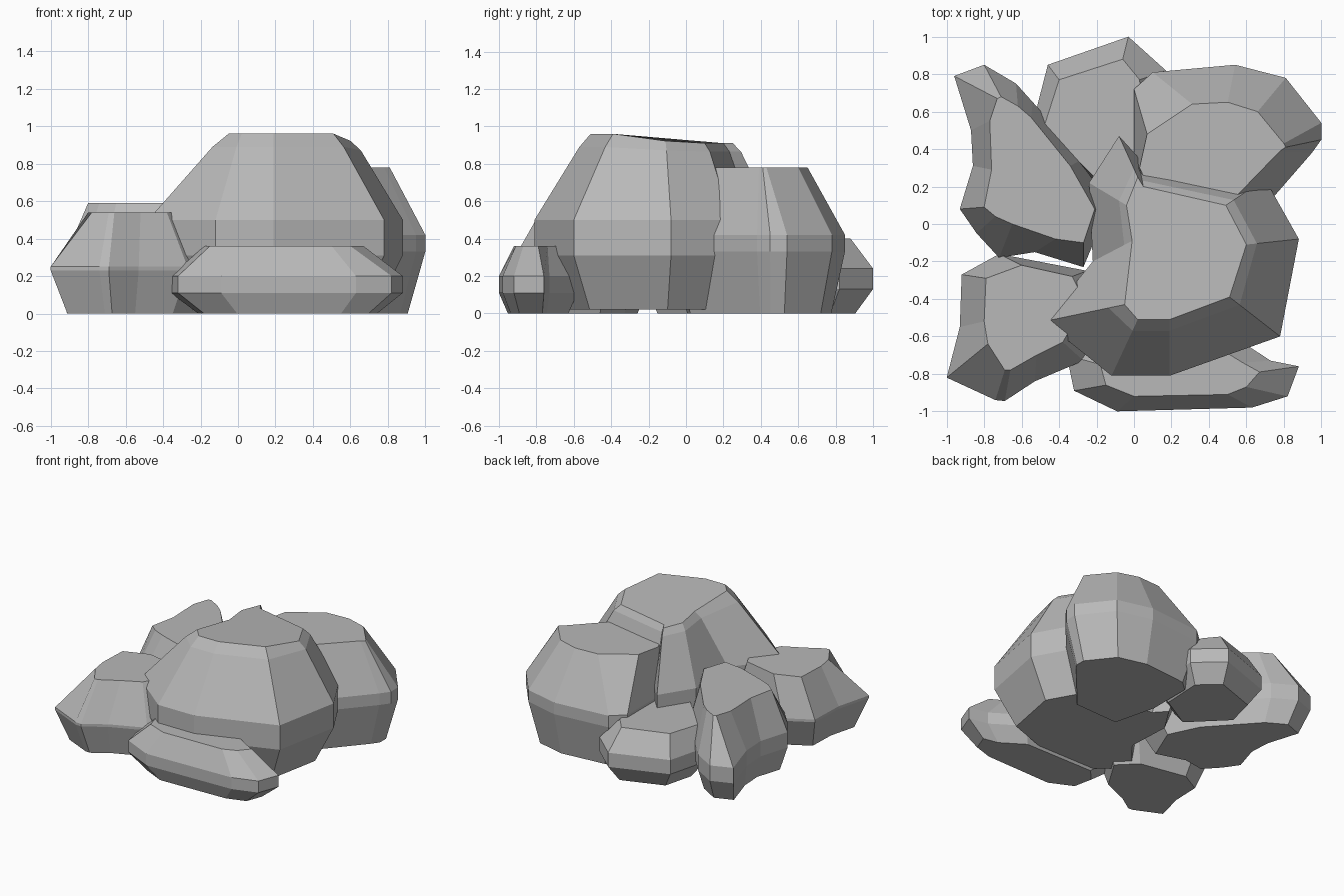
import bpy, bmesh
from mathutils import Vector

stone = bpy.data.materials.new("stone_grey")
stone.diffuse_color = (.48, .48, .48, 1)


def rock(name, outline, top, levels, top_z, base_scale=0.88, shoulder=None, slope=None):
    """Loft a faceted boulder: base, two waist rings, optional shoulder, top."""
    base_z, low, high = levels
    n = len(outline)
    out = [Vector(p) for p in outline]
    tip = [Vector(p) for p in top]
    mid = sum(out, Vector((0, 0))) / n
    # Each ring holds (xy, z) points
    rings = [
        [(mid + (p - mid) * base_scale, base_z) for p in out],
        [(p, low) for p in out],
        [(p, high) for p in out],
    ]
    if shoulder:
        t, z = shoulder
        rings.append([(a.lerp(b, t), z - (slope(b.y) * 0.5 if slope else 0))
                      for a, b in zip(out, tip)])
    rings.append([(p, top_z - (slope(p.y) if slope else 0)) for p in tip])

    bm = bmesh.new()
    loops = [[bm.verts.new((p.x, p.y, z)) for p, z in ring] for ring in rings]
    for a, b in zip(loops, loops[1:]):
        for i in range(n):
            j = (i + 1) % n
            bm.faces.new((a[i], a[j], b[j], b[i]))
    bm.faces.new(loops[-1])
    bm.faces.new(loops[0][::-1])
    bmesh.ops.recalc_face_normals(bm, faces=bm.faces[:])
    mesh = bpy.data.meshes.new(name)
    bm.to_mesh(mesh)
    bm.free()
    mesh.materials.append(stone)
    obj = bpy.data.objects.new(name, mesh)
    bpy.context.collection.objects.link(obj)
    return obj


# Tall central boulder, its top dipping slightly to the rear
rock("main_boulder",
     [(-.48, -.52), (-.12, -.81), (.19, -.81), (.78, -.60), (.88, -.08),
      (.70, .24), (.02, .36), (-.08, .47), (-.24, .22), (-.22, -.20)],
     [(-.05, -.43), (.02, -.51), (.19, -.51), (.51, -.39), (.60, -.11),
      (.49, .10), (.05, .20), (.02, .25), (-.04, .10), (-.01, -.09)],
     (.02, .31, .50), .96, .80, (.80, .89),
     lambda y: .05 * min(1, max(0, (y + .3) / .25)))

# Flat-topped boulder at the back right, running in under the main one
rock("back_right_boulder",
     [(.00, .30), (.00, .72), (.10, .81), (.54, .85), (.81, .78),
      (1.0, .54), (1.0, .45), (.95, .38), (.55, -.08), (.10, -.10)],
     [(.03, .30), (.07, .48), (.31, .64), (.50, .65), (.66, .60),
      (.80, .43), (.81, .41), (.78, .39), (.45, .05), (.15, .05)],
     (0, .33, .42), .78, .81)

# Low rock at the back
rock("back_rock",
     [(-.54, .54), (-.46, .85), (-.03, 1.0), (.17, .82), (.15, .40), (-.20, .20)],
     [(-.48, .52), (-.40, .77), (-.06, .88), (.03, .77), (.05, .40), (-.20, .24)],
     (0, .13, .24), .40, .74)

# Long left rock with a tapering tail
rock("left_rock",
     [(-.96, .79), (-.80, .85), (-.63, .75), (-.54, .65), (-.27, .35),
      (-.14, .08), (-.27, -.23), (-.53, -.15), (-.72, -.18), (-.84, -.05),
      (-.93, .08), (-.86, .31), (-.87, .50)],
     [(-.73, .67), (-.71, .68), (-.62, .63), (-.55, .57), (-.34, .31),
      (-.21, .08), (-.27, -.10), (-.42, -.08), (-.65, .00), (-.74, .04),
      (-.80, .09), (-.76, .29), (-.77, .55)],
     (0, .17, .29), .59, .85)

# Front left rock
rock("front_left_rock",
     [(-.92, -.27), (-.72, -.16), (-.25, -.25), (-.08, -.42), (-.27, -.73),
      (-.53, -.84), (-.69, -.945), (-.74, -.94), (-1.0, -.82), (-.93, -.55)],
     [(-.79, -.29), (-.60, -.22), (-.33, -.28), (-.26, -.42), (-.38, -.63),
      (-.52, -.70), (-.66, -.78), (-.69, -.78), (-.78, -.64), (-.80, -.52)],
     (0, .23, .25), .54, .77)

# Low slab along the front
rock("front_slab",
     [(-.36, -.70), (-.32, -.89), (-.09, -1.0), (.63, -.98), (.82, -.92),
      (.88, -.76), (.73, -.73), (.50, -.58), (-.25, -.58)],
     [(-.18, -.75), (-.15, -.86), (.00, -.92), (.50, -.91), (.60, -.87),
      (.67, -.79), (.58, -.74), (.45, -.66), (-.12, -.66)],
     (0, .11, .20), .36, .77)
